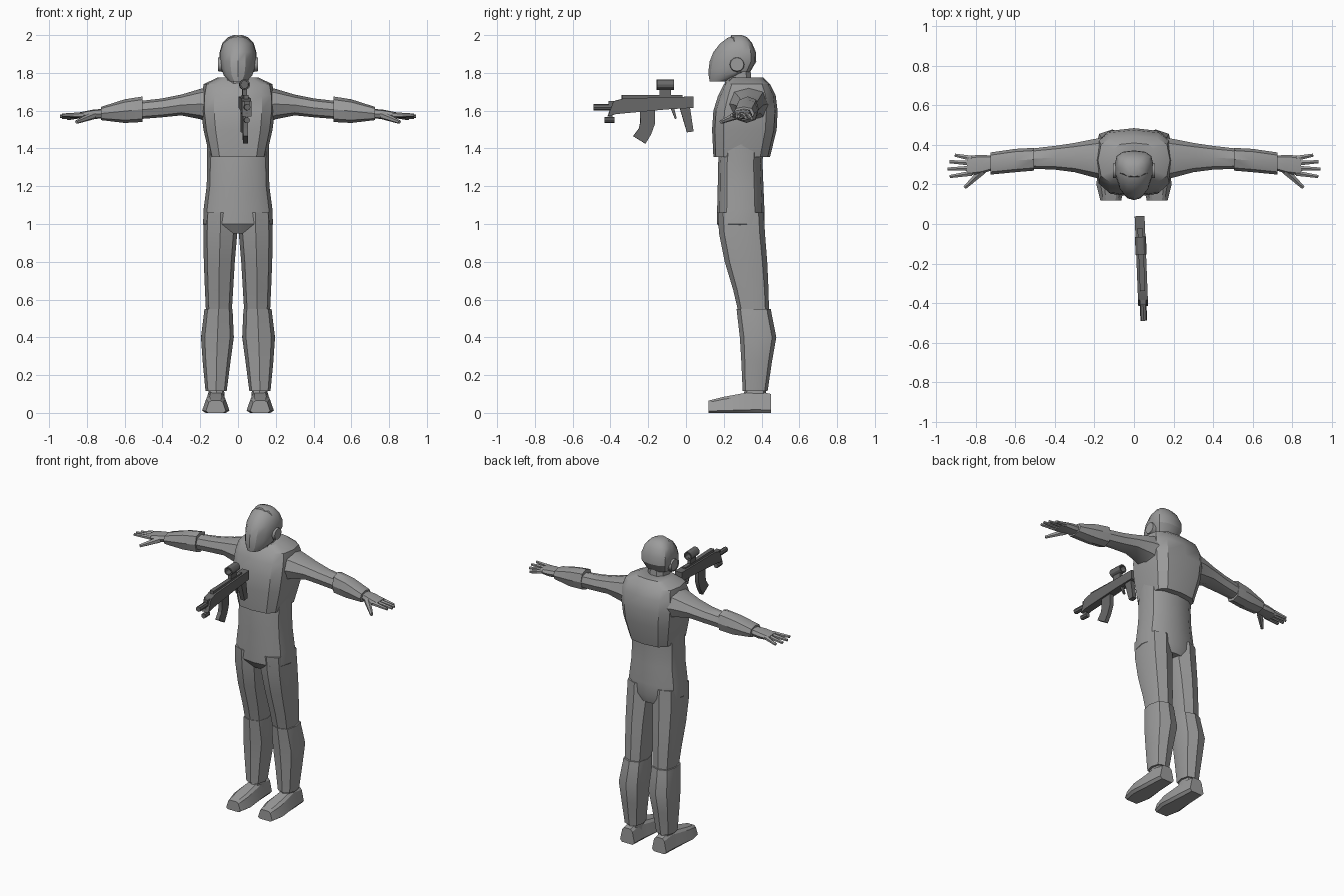
import bpy, bmesh, math
from mathutils import Vector

cube = bpy.data.objects.get("Cube")
if cube:
    bpy.data.objects.remove(cube, do_unlink=True)


def material(name, value):
    m = bpy.data.materials.new(name)
    m.use_nodes = True
    colour = (value, value, value, 1)
    m.diffuse_color = colour
    m.node_tree.nodes["Principled BSDF"].inputs["Base Color"].default_value = colour
    return m


CLOTH = material("mid grey", 0.33)
METAL = material("dark grey", 0.14)


def finish(name, bm, mat, flip=False, angle=30):
    """Turn a bmesh into an object, optionally mirrored to the other side."""
    if flip:
        for v in bm.verts:
            v.co.x = -v.co.x
    bmesh.ops.recalc_face_normals(bm, faces=bm.faces[:])
    mesh = bpy.data.meshes.new(name)
    bm.to_mesh(mesh)
    bm.free()
    mesh.materials.append(mat)
    ob = bpy.data.objects.new(name, mesh)
    bpy.context.collection.objects.link(ob)
    bpy.ops.object.select_all(action='DESELECT')
    ob.select_set(True)
    bpy.context.view_layer.objects.active = ob
    bpy.ops.object.shade_smooth_by_angle(angle=math.radians(angle))
    return ob


def loft(name, axis, sections, n=8, p=0.75, taper=0, half=False, flip=False, angle=30):
    """Skin rounded sections (t, u0, u1, v0, v1) stacked along an axis."""
    shape = []
    for i in range(n):
        a = math.tau * (i + 0.5 * half) / n
        c, s = math.cos(a), math.sin(a)
        c, s = (math.copysign(abs(k) ** p if abs(k) > 1e-6 else 0, k) for k in (c, s))
        shape.append((c * (1 + taper * s), s))
    mu = max(abs(q[0]) for q in shape)
    mv = max(abs(q[1]) for q in shape)
    bm = bmesh.new()
    rings = []
    for t, u0, u1, v0, v1 in sections:
        ring = []
        for c, s in shape:
            u = (u0 + u1) / 2 + (u1 - u0) / 2 * c / mu
            v = (v0 + v1) / 2 + (v1 - v0) / 2 * s / mv
            ring.append(bm.verts.new({"x": (t, u, v), "y": (u, t, v), "z": (u, v, t)}[axis]))
        rings.append(ring)
    for lo, hi in zip(rings, rings[1:]):
        for i in range(n):
            j = (i + 1) % n
            bm.faces.new((lo[i], lo[j], hi[j], hi[i]))
    bm.faces.new(rings[0])
    bm.faces.new(rings[-1])
    return finish(name, bm, CLOTH, flip, angle)


def stack(name, sections, **kw):
    """Symmetric vertical loft from (z, half width, front y, back y)."""
    return loft(name, "z", [(z, -w, w, f, b) for z, w, f, b in sections], **kw)


def rod(name, a, b, r1, r2, mat, sides=6, flip=False):
    a, b = Vector(a), Vector(b)
    bm = bmesh.new()
    bmesh.ops.create_cone(bm, cap_ends=True, segments=sides, radius1=r1, radius2=r2,
                          depth=(b - a).length)
    rot = (b - a).to_track_quat('Z', 'Y')
    for v in bm.verts:
        v.co = rot @ v.co + (a + b) / 2
    return finish(name, bm, mat, flip)


# Torso and vest
stack("trouser_torso", [(0.95, 0.15, 0.20, 0.40), (1.0, 0.185, 0.165, 0.415),
                        (1.08, 0.182, 0.165, 0.415), (1.2, 0.166, 0.168, 0.41),
                        (1.32, 0.163, 0.17, 0.405), (1.42, 0.165, 0.18, 0.41)], n=12)
stack("vest", [(1.355, 0.15, 0.145, 0.445), (1.5, 0.183, 0.138, 0.48),
               (1.6, 0.195, 0.145, 0.485), (1.68, 0.193, 0.17, 0.475),
               (1.74, 0.182, 0.2, 0.445), (1.775, 0.11, 0.24, 0.41)], n=12, p=0.62)
stack("collar", [(1.7, 0.12, 0.2, 0.41), (1.765, 0.09, 0.22, 0.385)], n=10)
stack("neck", [(1.7, 0.07, 0.21, 0.35), (1.84, 0.065, 0.2, 0.34)], n=10, p=0.9)

# Head: mask and helmet shell over the rear half
stack("masked_head", [(1.755, 0.045, 0.125, 0.21), (1.785, 0.075, 0.12, 0.29),
                      (1.82, 0.087, 0.12, 0.345), (1.86, 0.094, 0.125, 0.367),
                      (1.91, 0.094, 0.145, 0.366), (1.955, 0.08, 0.18, 0.345),
                      (1.985, 0.052, 0.22, 0.32), (1.997, 0.02, 0.25, 0.29)],
      n=12, p=0.9, taper=0.22)
stack("helmet_shell", [(1.805, 0.075, 0.24, 0.34), (1.86, 0.097, 0.235, 0.372),
                       (1.91, 0.097, 0.235, 0.37), (1.958, 0.083, 0.235, 0.35),
                       (1.988, 0.055, 0.235, 0.325), (2.0, 0.022, 0.24, 0.295)],
      n=12, p=0.75)

for flip, side in ((False, "left"), (True, "right")):
    rod(side + "_ear_cup", (0.07, 0.27, 1.845), (0.106, 0.27, 1.845), 0.042, 0.036,
        CLOTH, 12, flip)

    # Arm, forearm cuff and hand
    loft(side + "_sleeve", "x", [(0.14, 0.22, 0.44, 1.53, 1.73), (0.2, 0.235, 0.43, 1.555, 1.715),
                                 (0.3, 0.262, 0.41, 1.575, 1.685), (0.4, 0.275, 0.395, 1.565, 1.665),
                                 (0.53, 0.28, 0.38, 1.555, 1.65)], flip=flip, p=0.85)
    loft(side + "_forearm_cuff", "x", [(0.505, 0.27, 0.385, 1.54, 1.675),
                                       (0.6, 0.262, 0.38, 1.535, 1.66),
                                       (0.725, 0.25, 0.362, 1.55, 1.62)], flip=flip, p=0.8)
    loft(side + "_palm", "x", [(0.71, 0.275, 0.345, 1.56, 1.61), (0.77, 0.255, 0.35, 1.555, 1.605),
                               (0.845, 0.245, 0.345, 1.56, 1.59)], flip=flip, p=0.7)
    fingers = {"little": (0.332, 0.905, 0.348), "ring": (0.308, 0.932, 0.315),
               "middle": (0.282, 0.942, 0.278), "index": (0.257, 0.932, 0.24)}
    for i, (finger, (root, tip_x, tip_y)) in enumerate(fingers.items()):
        rod(f"{side}_{finger}_finger", (0.82, root, 1.577), (tip_x, tip_y, 1.558 + 0.006 * i),
            0.015, 0.009, CLOTH, 6, flip)
    rod(side + "_thumb", (0.765, 0.27, 1.575), (0.855, 0.185, 1.54), 0.021, 0.01, CLOTH, 6, flip)

    # Leg, shin guard and boot
    loft(side + "_trouser_leg", "z", [(1.06, 0.004, 0.18, 0.168, 0.412), (0.95, 0.004, 0.184, 0.175, 0.418),
                                      (0.8, 0.017, 0.181, 0.205, 0.43), (0.65, 0.026, 0.175, 0.25, 0.437),
                                      (0.5, 0.035, 0.168, 0.285, 0.44)], flip=flip)
    loft(side + "_shin_guard", "z", [(0.55, 0.03, 0.178, 0.268, 0.45), (0.53, 0.028, 0.18, 0.27, 0.452),
                                     (0.4, 0.022, 0.196, 0.285, 0.478), (0.27, 0.04, 0.187, 0.293, 0.455),
                                     (0.115, 0.06, 0.172, 0.3, 0.432)], flip=flip)
    loft(side + "_ankle", "z", [(0.15, 0.075, 0.155, 0.315, 0.42), (0.06, 0.07, 0.16, 0.3, 0.43)], flip=flip)
    loft(side + "_boot", "y", [(0.118, 0.065, 0.17, 0, 0.065), (0.2, 0.045, 0.19, 0, 0.085),
                               (0.31, 0.055, 0.18, 0, 0.105), (0.37, 0.06, 0.176, 0, 0.118),
                               (0.45, 0.065, 0.17, 0, 0.1)],
         p=0.4, taper=-0.25, half=True, flip=flip, angle=25)

# Rifle, built on its own centre line and then turned slightly
rifle = []


def plate(name, profile, width):
    """Extrude a (y, z) side profile across the rifle's width."""
    bm = bmesh.new()
    face = bm.faces.new([bm.verts.new((-width / 2, y, z)) for y, z in profile])
    ext = bmesh.ops.extrude_face_region(bm, geom=[face])
    new = [g for g in ext["geom"] if isinstance(g, bmesh.types.BMVert)]
    bmesh.ops.translate(bm, verts=new, vec=(width, 0, 0))
    rifle.append(finish(name, bm, METAL, angle=20))


def block(name, y0, y1, z0, z1, width):
    plate(name, [(y0, z0), (y1, z0), (y1, z1), (y0, z1)], width)


plate("rifle_body", [(0.04, 1.675), (0.04, 1.615), (-0.1, 1.607), (-0.37, 1.582),
                     (-0.415, 1.57), (-0.385, 1.65), (-0.33, 1.665)], 0.05)
block("rifle_top_rail", -0.34, -0.02, 1.66, 1.682, 0.026)
rifle.append(rod("rifle_barrel", (0, -0.36, 1.618), (0, -0.49, 1.618), 0.017, 0.017, METAL, 8))
block("rifle_front_sight", -0.41, -0.385, 1.62, 1.65, 0.03)
plate("rifle_magazine", [(-0.165, 1.61), (-0.165, 1.53), (-0.185, 1.475), (-0.215, 1.425),
                         (-0.28, 1.465), (-0.25, 1.505), (-0.242, 1.54), (-0.245, 1.61)], 0.026)
plate("rifle_grip", [(-0.035, 1.62), (0.02, 1.62), (0.04, 1.49), (0.005, 1.485)], 0.03)
plate("rifle_trigger", [(-0.08, 1.61), (-0.062, 1.61), (-0.05, 1.56), (-0.058, 1.555)], 0.014)
rifle.append(rod("rifle_under_light", (0, -0.38, 1.55), (0, -0.432, 1.55), 0.016, 0.016, METAL, 8))
block("rifle_light_mount", -0.41, -0.39, 1.55, 1.59, 0.014)
block("rifle_sight_mount", -0.14, -0.08, 1.67, 1.72, 0.022)

# Sight tube with open ends
bm = bmesh.new()
rings = []
for y, r in ((-0.155, 0.028), (-0.065, 0.028), (-0.065, 0.02), (-0.155, 0.02)):
    rings.append([bm.verts.new((r * math.cos(k * math.tau / 12), y,
                                1.738 + r * math.sin(k * math.tau / 12))) for k in range(12)])
for a, b in zip(rings, rings[1:] + rings[:1]):
    for k in range(12):
        bm.faces.new((a[k], a[k - 1], b[k - 1], b[k]))
rifle.append(finish("rifle_sight_tube", bm, METAL))
rifle.append(rod("rifle_sight_lens", (0, -0.112, 1.738), (0, -0.108, 1.738), 0.021, 0.021, METAL, 12))

for part in rifle:
    part.location.x = 0.03
    part.rotation_euler.z = 0.04
